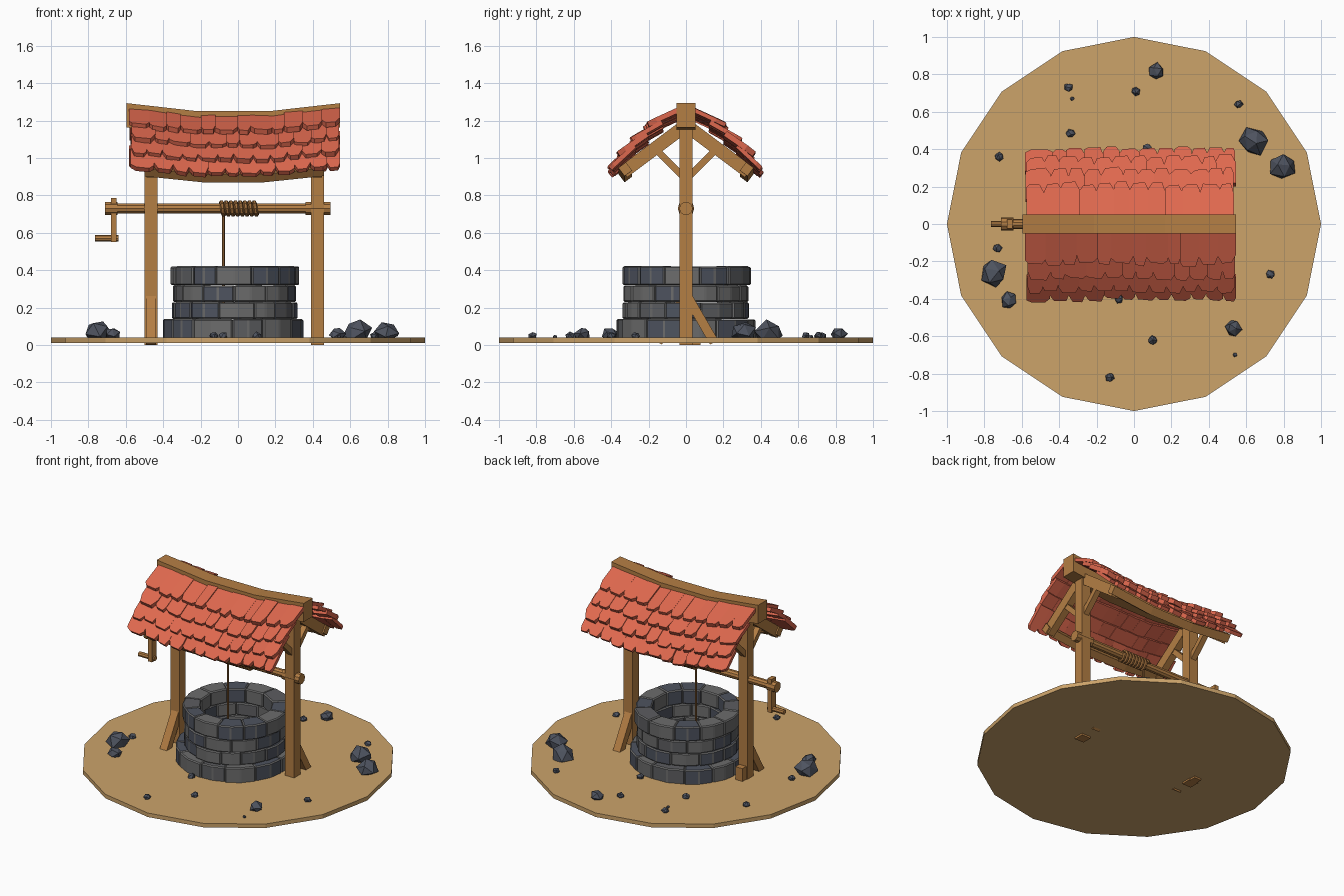
import bpy, bmesh, math, random
from mathutils import Vector, Matrix

if "Cube" in bpy.data.objects:
    bpy.data.objects.remove(bpy.data.objects["Cube"])
random.seed(7)
R = random.uniform


def mat(name, r, g, b):
    m = bpy.data.materials.new(name)
    m.diffuse_color = [((c / 255 + 0.055) / 1.055) ** 2.4 for c in (r, g, b)] + [1]
    m.use_nodes = True
    m.node_tree.nodes["Principled BSDF"].inputs["Base Color"].default_value = m.diffuse_color
    return m


WOOD = mat("wood", 180, 126, 68)
SAND = mat("sandy_ground", 204, 163, 106)
TILE = mat("red_tile", 222, 104, 78)
GREY = mat("grey_stone", 108, 108, 108)
MID = mat("mid_grey_stone", 92, 93, 96)
SLATE = mat("slate_stone", 78, 83, 95)
ROPE = mat("rope", 160, 110, 60)


def finish(name, bm, *mats):
    bmesh.ops.recalc_face_normals(bm, faces=bm.faces)
    me = bpy.data.meshes.new(name)
    bm.to_mesh(me)
    bm.free()
    for m in mats:
        me.materials.append(m)
    ob = bpy.data.objects.new(name, me)
    bpy.context.collection.objects.link(ob)
    return ob


def loft(bm, rings, mi=0):
    """Skin a list of equal-length rings and cap both ends."""
    vs = [[bm.verts.new(p) for p in r] for r in rings]
    n = len(vs[0])
    faces = [bm.faces.new(vs[0]), bm.faces.new(vs[-1][::-1])]
    for a, b in zip(vs, vs[1:]):
        for i in range(n):
            j = (i + 1) % n
            faces.append(bm.faces.new((a[i], a[j], b[j], b[i])))
    for f in faces:
        f.material_index = mi
    return faces


def beam(name, pts, w, h, up=(0, 0, 1)):
    """Rectangular timber along a path."""
    pts = [Vector(p) for p in pts]
    d = (pts[-1] - pts[0]).normalized()
    s = d.cross(Vector(up)).normalized()
    u = s.cross(d)
    bm = bmesh.new()
    loft(bm, [[p + s * (a * w / 2) + u * (b * h / 2)
               for a, b in ((-1, -1), (1, -1), (1, 1), (-1, 1))] for p in pts])
    return finish(name, bm, WOOD)


def rod(name, a, b, r, n, m):
    a, b = Vector(a), Vector(b)
    q = (b - a).to_track_quat('Z', 'Y').to_matrix()
    bm = bmesh.new()
    loft(bm, [[p + q @ Vector((r * math.cos(2 * math.pi * i / n), r * math.sin(2 * math.pi * i / n), 0))
               for i in range(n)] for p in (a, b)])
    return finish(name, bm, m)


def sag(x):
    """Roof dips in the middle."""
    return -0.043 * min(1, max(0, (0.57 - abs(x + 0.025)) / 0.38))


# ground disc
rod("ground", (0, 0, 0.012), (0, 0, 0.04), 1.0, 16, SAND)

# well wall: four courses of wedge stones
bm = bmesh.new()
for k, (z0, z1, ro, cx) in enumerate(((0.03, 0.14, 0.375, -0.025), (0.14, 0.23, 0.33, -0.015),
                                      (0.23, 0.32, 0.328, -0.015), (0.32, 0.42, 0.338, -0.015))):
    n = 12
    cuts = [(i + 0.5 * (k % 2) + R(-0.18, 0.18)) * 2 * math.pi / n for i in range(n)]
    cuts.append(cuts[0] + 2 * math.pi)
    for a, b in zip(cuts, cuts[1:]):
        r1, r0 = ro + R(-0.008, 0.008), 0.235 + R(-0.006, 0.006)
        ring = [(r0, a), (r1, a), (r1 * 1.01, (a + b) / 2), (r1, b), (r0, b)]
        dz = R(-0.003, 0.003)
        fs = loft(bm, [[(cx + r * math.cos(t), r * math.sin(t), z) for r, t in ring] for z in (z0, z1 + dz)],
                  random.choice((0, 0, 1, 2, 2)))
        es = {e for f in fs for e in f.edges}
        bmesh.ops.bevel(bm, geom=list(es), offset=0.007, segments=1, affect='EDGES', profile=0.5)
finish("well_stones", bm, GREY, MID, SLATE)

# posts, foot braces and small foot block
for side, x, s in (("left", -0.465, -1), ("right", 0.425, 1)):
    beam(side + "_post", [(x, 0, 0), (x, 0, 1.24)], 0.07, 0.07, (0, 1, 0))
    beam(side + "_foot_brace", [(x, s * 0.005, 0.265), (x, s * 0.15, 0.015)], 0.055, 0.05)
    # rafters and upper braces
    for end, t in (("front", -1), ("back", 1)):
        beam(f"{side}_{end}_rafter", [(x, 0, 1.175), (x, t * 0.335, 0.925)], 0.05, 0.07)
        beam(f"{side}_{end}_roof_brace", [(x, t * 0.01, 0.895), (x, t * 0.165, 1.05)], 0.04, 0.035)
beam("foot_block", [(-0.465, 0.055, 0), (-0.465, 0.055, 0.13)], 0.055, 0.045, (0, 1, 0))

# ridge beam and eave beams, sagging
XS = (-0.595, -0.215, 0.165, 0.545)
beam("ridge_beam", [(x, 0, 1.228 + sag(x)) for x in XS], 0.1, 0.13)
for end, t in (("front", -1), ("back", 1)):
    beam(end + "_eave_beam", [(x, t * 0.325, 0.95 + sag(x)) for x in (-0.5, -0.19, 0.14, 0.46)],
         0.05, 0.055, (0, t * 0.6, 0.8))

# roof tiles: four overlapping rows on each side
ROWS = (((0.03, 1.245), (0.205, 1.165)), ((0.12, 1.18), (0.28, 1.09)),
        ((0.20, 1.115), (0.345, 1.015)), ((0.265, 1.055), (0.388, 0.94)))
for end, t in (("front", -1), ("back", 1)):
    bm = bmesh.new()
    for k, (p, q) in enumerate(ROWS):
        n = 12
        xs = [-0.575 + 1.115 * i / n + (R(-0.015, 0.015) if 0 < i < n else R(-0.008, 0.008))
              + (0.035 * (k % 2) if 0 < i < n else 0) for i in range(n + 1)]
        for a, b in zip(xs, xs[1:]):
            c, w = (a + b) / 2, (b - a) * 1.02
            o = Vector((c, t * p[0], p[1] + sag(c)))
            d = Vector((0, t * (q[0] - p[0]), q[1] - p[1]))
            L = d.length * R(0.95, 1.07)
            d.normalize()
            nrm = Vector((0, -t * d.z, abs(d.y)))
            slope = (sag(c + 0.02) - sag(c - 0.02)) / 0.04
            u = Vector((1, 0, slope)).normalized()
            u = (u + d * R(-0.05, 0.05) + nrm * R(-0.06, 0.06)).normalized()
            h = R(0.022, 0.032)
            e, g = R(0.7, 0.9), R(0.7, 0.9)
            prof = ((-.5, 0), (.5, 0), (.5, e * L), (R(.25, .36), L), (-R(.25, .36), L * R(.96, 1)), (-.5, g * L))
            lift = nrm * R(0, 0.006)
            loft(bm, [[o + lift + u * (m * w) + d * v + nrm * z for m, v in prof] for z in (0, h)])
    finish(end + "_roof_tiles", bm, TILE)

# windlass: axle, collars, crank and handle
rod("axle", (-0.70, 0, 0.73), (0.46, 0, 0.73), 0.028, 10, WOOD)
rod("right_collar", (0.36, 0, 0.73), (0.495, 0, 0.73), 0.036, 10, WOOD)
rod("left_collar", (-0.71, 0, 0.73), (-0.645, 0, 0.73), 0.036, 10, WOOD)
beam("crank_arm", [(-0.665, 0, 0.785), (-0.665, 0, 0.55)], 0.05, 0.03, (1, 0, 0))
rod("crank_handle", (-0.765, 0, 0.57), (-0.64, 0, 0.57), 0.017, 8, WOOD)

# rope coil and hanging rope
bm = bmesh.new()
N, M, turns = 10, 6, 8
rings = []
for i in range(N * turns + 1):
    a = 2 * math.pi * i / N
    x = -0.095 + 0.2 * i / (N * turns)
    rings.append([(x + 0.012 * math.cos(f), (0.034 + 0.012 * math.sin(f)) * math.cos(a),
                   0.73 + (0.034 + 0.012 * math.sin(f)) * math.sin(a))
                  for f in (2 * math.pi * j / M for j in range(M))])
loft(bm, rings)
finish("rope_coil", bm, ROPE)
rod("hanging_rope", (-0.078, 0, 0.71), (-0.078, 0, 0.1), 0.008, 6, ROPE)

# scattered rocks: x, y, radius
ROCKS = ((.64, .44, .078), (.79, .305, .075), (-.75, -.26, .075), (-.67, -.41, .047), (.53, -.555, .046),
         (.12, .815, .046), (-.35, .73, .025), (-.33, .67, .012), (.01, .71, .025), (.56, .64, .024),
         (-.34, .485, .025), (-.72, .36, .025), (.07, .405, .025), (-.73, -.13, .025), (.73, -.27, .025),
         (.10, -.62, .025), (.54, -.70, .012), (-.13, -.82, .025), (-.08, -.40, .025))
bm = bmesh.new()
for x, y, r in ROCKS:
    rot = Matrix.Rotation(R(0, 6), 4, 'Z') @ Matrix.Rotation(R(0, 6), 4, 'X')
    m = Matrix.Translation((x, y, 0.04 + r * 0.35)) @ Matrix.Diagonal((1, 1, 0.85, 1)) @ rot
    vs = bmesh.ops.create_icosphere(bm, subdivisions=1, radius=r, matrix=m)["verts"]
    for v in vs:
        v.co += Vector((R(-1, 1), R(-1, 1), R(-1, 1))) * r * 0.12
        v.co.z = max(v.co.z, 0.03)
finish("rocks", bm, SLATE)
